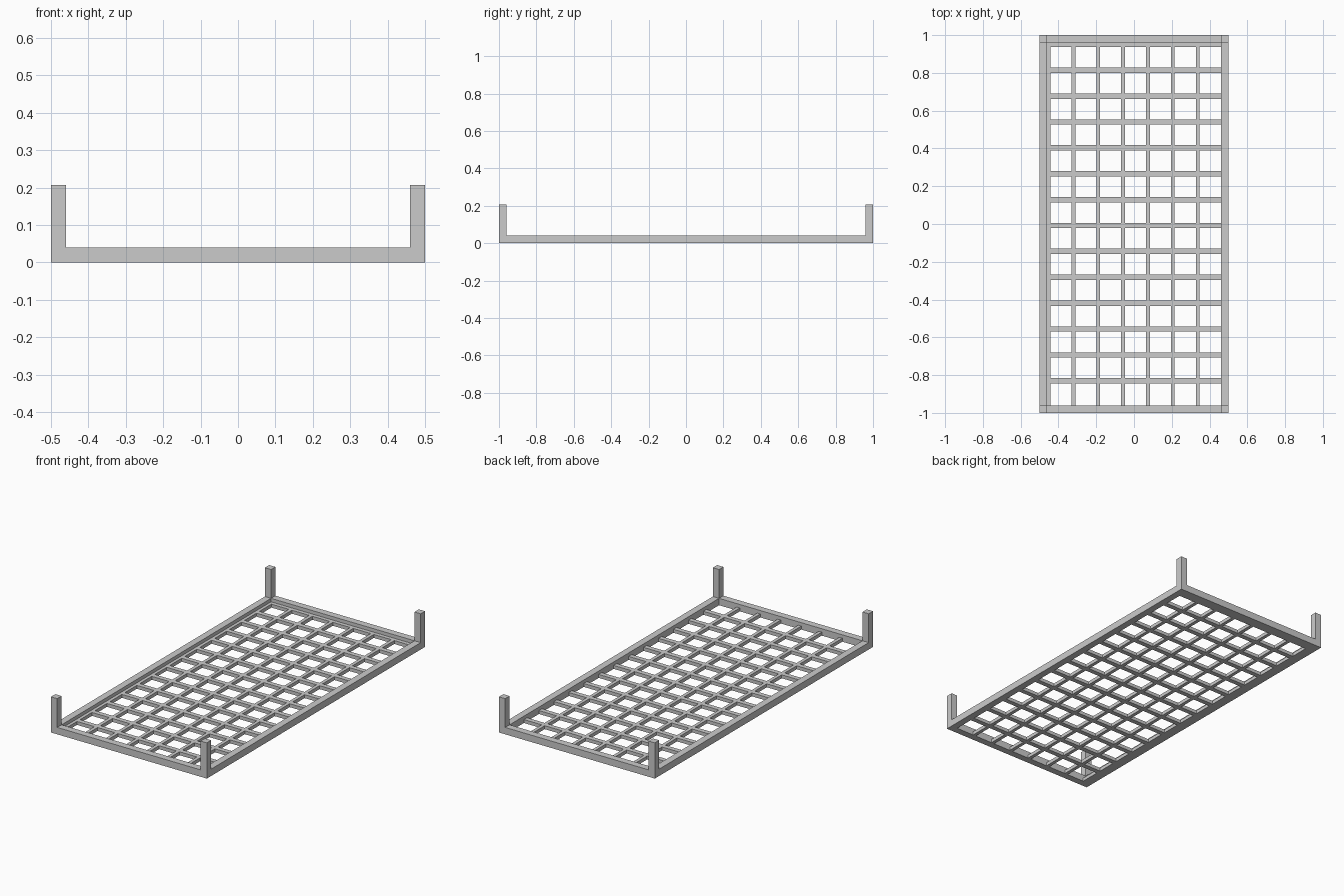
import bpy

if "Cube" in bpy.data.objects:
    bpy.data.objects.remove(bpy.data.objects["Cube"])


def box(name, x, y, z):
    """Box from (min, max) ranges on each axis."""
    bpy.ops.mesh.primitive_cube_add(size=1)
    o = bpy.context.object
    o.name = name
    o.location = [(a + b) / 2 for a, b in (x, y, z)]
    o.scale = [b - a for a, b in (x, y, z)]
    bpy.ops.object.transform_apply(location=True, rotation=False, scale=True)
    return o


W, L, T = 0.5, 1.0, 0.04      # half width, half length, rail thickness
POST_TOP = 0.207
SLAT_TOP = 0.02

# Corner posts and outer rails
for s, side in ((-1, "left"), (1, "right")):
    xr = sorted((s * W, s * (W - T)))
    box(f"{side}_rail", xr, (-L + T, L - T), (0, T))
    for e, end in ((-1, "front"), (1, "back")):
        yr = sorted((e * L, e * (L - T)))
        box(f"{end}_{side}_post", xr, yr, (0, POST_TOP))
for e, end in ((-1, "front"), (1, "back")):
    yr = sorted((e * L, e * (L - T)))
    box(f"{end}_rail", (-W + T, W - T), yr, (0, T))

# Lengthwise slats, the first lying against the left rail
for i in range(7):
    c = -0.452 + i * 0.1315
    box(f"long_slat_{i + 1}", (c - 0.01, c + 0.01), (-L + T, L - T), (0, SLAT_TOP))

# Crosswise slats, the last lying against the back rail
for i in range(14):
    c = -0.83 + i * 0.137
    box(f"cross_slat_{i + 1}", (-W + T, W - T), (c - 0.014, c + 0.014), (0, SLAT_TOP))
